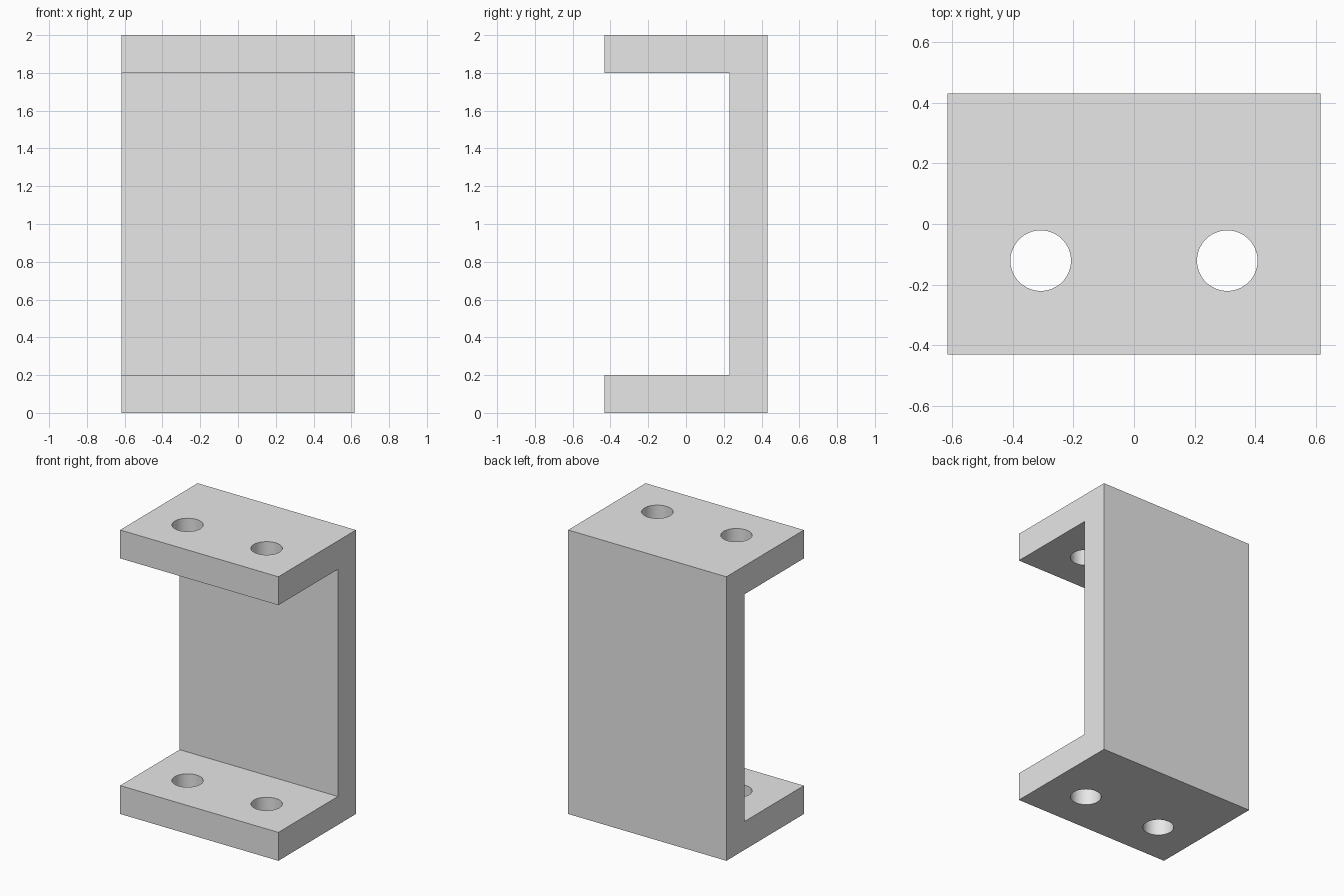
import bpy
import bmesh
import math
from mathutils import Matrix

cube = bpy.data.objects.get("Cube")
if cube:
    bpy.data.objects.remove(cube, do_unlink=True)

WIDTH, DEPTH, HEIGHT, WALL = 1.233, 0.862, 2.0, 0.2
HOLE_X, HOLE_Y, HOLE_R = 0.308, -0.121, 0.1

grey = bpy.data.materials.new("light_grey")
grey.use_nodes = True
colour = (0.8, 0.8, 0.8, 1.0)
grey.diffuse_color = colour
grey.node_tree.nodes["Principled BSDF"].inputs["Base Color"].default_value = colour


def add_object(name, bm):
    bmesh.ops.recalc_face_normals(bm, faces=bm.faces)
    mesh = bpy.data.meshes.new(name)
    bm.to_mesh(mesh)
    bm.free()
    mesh.materials.append(grey)
    obj = bpy.data.objects.new(name, mesh)
    bpy.context.collection.objects.link(obj)
    return obj


# C-shaped profile, open at the front, extruded across the width
front, back = -DEPTH / 2, DEPTH / 2
inner = back - WALL
profile = [(front, 0), (back, 0), (back, HEIGHT), (front, HEIGHT),
           (front, HEIGHT - WALL), (inner, HEIGHT - WALL),
           (inner, WALL), (front, WALL)]
bm = bmesh.new()
side = bm.faces.new([bm.verts.new((-WIDTH / 2, y, z)) for y, z in profile])
extruded = bmesh.ops.extrude_face_region(bm, geom=[side], use_keep_orig=True)
moved = [v for v in extruded["geom"] if isinstance(v, bmesh.types.BMVert)]
bmesh.ops.translate(bm, verts=moved, vec=(WIDTH, 0, 0))
bracket = add_object("channel_bracket", bm)

# Bolt holes, drilled through both flanges
bm = bmesh.new()
for x in (-HOLE_X, HOLE_X):
    bmesh.ops.create_cone(bm, cap_ends=True, segments=64, radius1=HOLE_R,
                          radius2=HOLE_R, depth=HEIGHT + 1,
                          matrix=Matrix.Translation((x, HOLE_Y, HEIGHT / 2)))
drill = add_object("hole_cutter", bm)
drill.hide_render = True

cut = bracket.modifiers.new("bolt_holes", 'BOOLEAN')
cut.operation = 'DIFFERENCE'
cut.solver = 'EXACT'
cut.object = drill

# Apply the cut, remove the cutter, smooth the hole walls
bpy.ops.object.select_all(action='DESELECT')
bracket.select_set(True)
bpy.context.view_layer.objects.active = bracket
bpy.ops.object.modifier_apply(modifier=cut.name)
bpy.data.objects.remove(drill, do_unlink=True)
bpy.ops.object.shade_smooth_by_angle(angle=math.radians(30))
